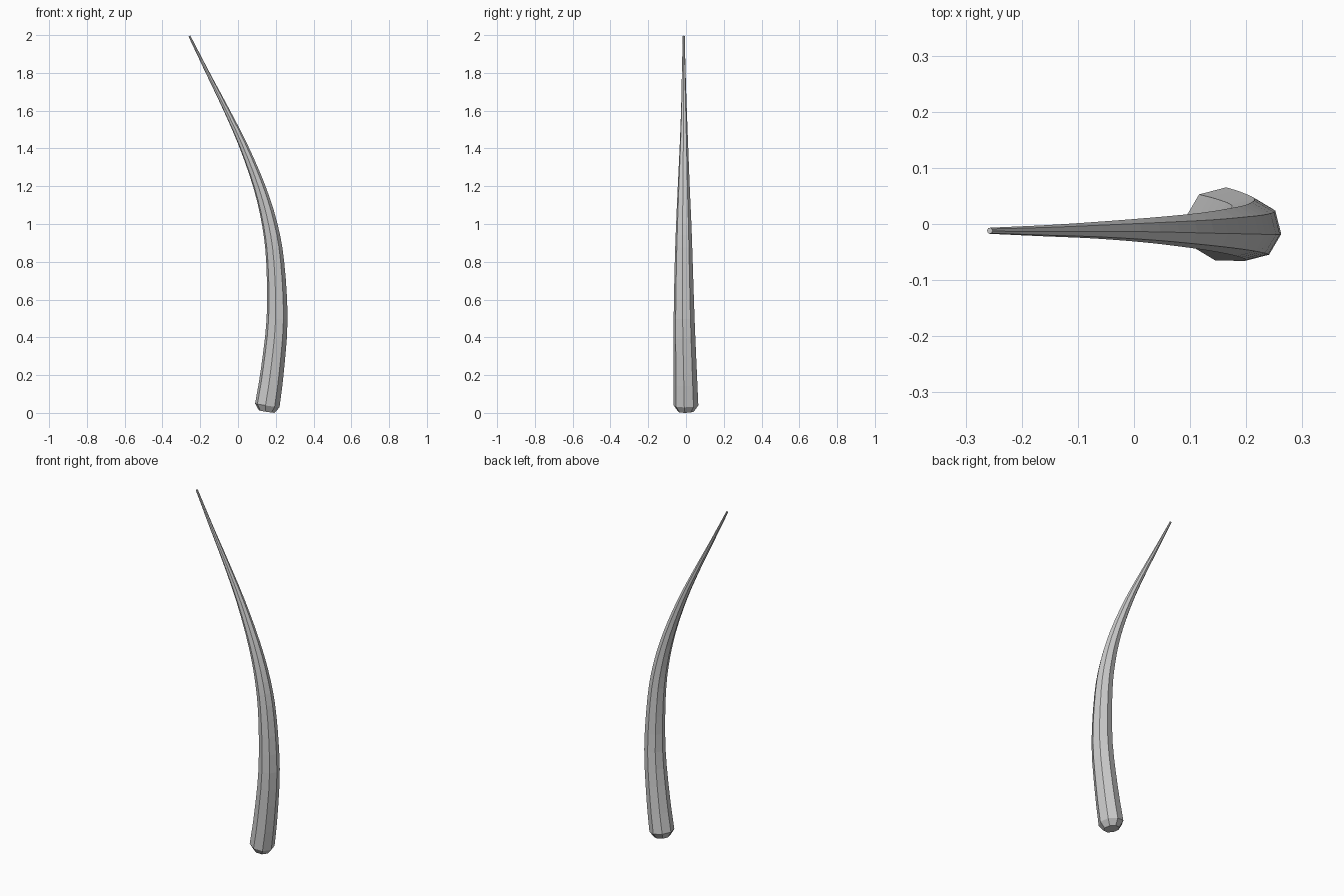
import bpy, bmesh, math
from mathutils import Vector

if "Cube" in bpy.data.objects:
    bpy.data.objects.remove(bpy.data.objects["Cube"])

SIDES, STEPS = 8, 3
PHASE = math.radians(-8)

# Centre line and radius of the horn: x, y, z, radius
KEYS = [Vector(k) for k in [
    (0.155, 0.0, 0.042, 0.066),
    (0.181, -0.004, 0.22, 0.062),
    (0.207, -0.010, 0.50, 0.056),
    (0.197, -0.012, 0.80, 0.048),
    (0.168, -0.012, 1.00, 0.041),
    (0.113, -0.012, 1.20, 0.032),
    (0.027, -0.011, 1.42, 0.0225),
    (-0.068, -0.011, 1.62, 0.015),
    (-0.159, -0.012, 1.80, 0.010),
    (-0.257, -0.012, 1.997, 0.0055)]]


def spline(keys, steps):
    """Smooth curve through the key stations (Catmull-Rom)."""
    k = [2 * keys[0] - keys[1]] + keys + [2 * keys[-1] - keys[-2]]
    out = []
    for i in range(1, len(k) - 2):
        a, b, c, d = k[i - 1:i + 3]
        for s in range(steps):
            t = s / steps
            out.append(0.5 * (2 * b + (c - a) * t + (2 * a - 5 * b + 4 * c - d) * t**2
                              + (3 * b - a - 3 * c + d) * t**3))
    return out + [keys[-1]]


# Stations, with a small rounded butt end in front of the first one
path = spline(KEYS, STEPS)
path.insert(0, Vector((0.152, 0.0, 0.009, 0.042)))

bm = bmesh.new()
rings = []
for i, p in enumerate(path):
    lo, hi = path[max(i - 1, 0)], path[min(i + 1, len(path) - 1)]
    if i < 2:
        lo, hi = path[1], path[2]
    tangent = (hi - lo).to_3d().normalized()
    across = Vector((0, 1, 0))
    side = across.cross(tangent).normalized()
    across = tangent.cross(side)
    ring = []
    for j in range(SIDES):
        a = PHASE + j * math.tau / SIDES
        ring.append(bm.verts.new(p.to_3d() + p[3] * (side * math.cos(a) + across * math.sin(a))))
    rings.append(ring)

# Skin between rings and cap both ends
for r0, r1 in zip(rings, rings[1:]):
    for j in range(SIDES):
        n = (j + 1) % SIDES
        bm.faces.new((r0[j], r0[n], r1[n], r1[j]))
bm.faces.new(rings[0][::-1])
bm.faces.new(rings[-1])

# Stand on the ground
drop = min(v.co.z for v in bm.verts)
for v in bm.verts:
    v.co.z -= drop
bmesh.ops.recalc_face_normals(bm, faces=bm.faces)

mesh = bpy.data.meshes.new("curved_horn")
bm.to_mesh(mesh)
bm.free()
horn = bpy.data.objects.new("curved_horn", mesh)
bpy.context.collection.objects.link(horn)
